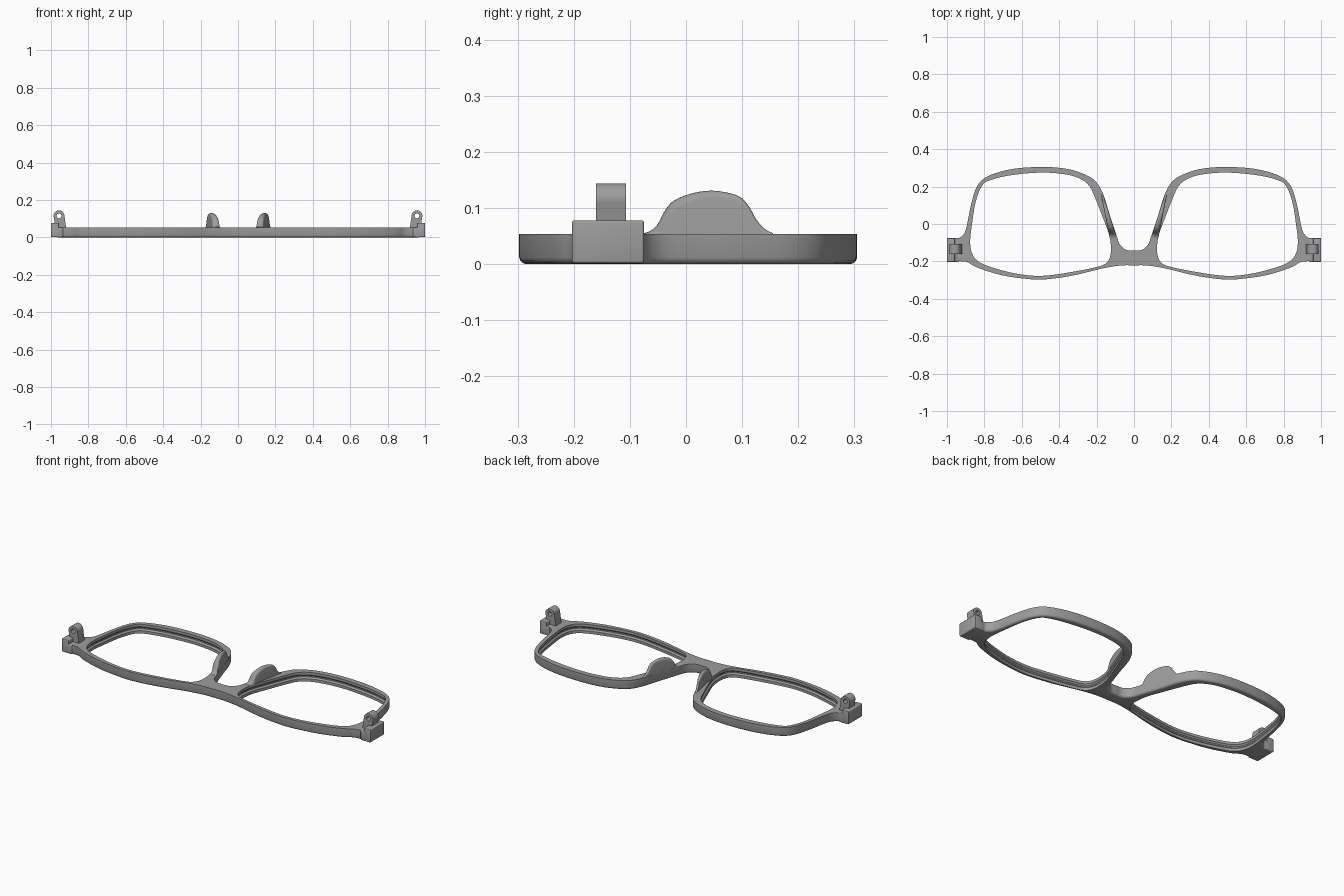
import bpy, bmesh, math
from mathutils import Vector

if "Cube" in bpy.data.objects:
    bpy.data.objects.remove(bpy.data.objects["Cube"])

mat = bpy.data.materials.new("frame grey")
mat.diffuse_color = (0.34, 0.34, 0.34, 1)
mat.use_nodes = True
mat.node_tree.nodes["Principled BSDF"].inputs["Base Color"].default_value = mat.diffuse_color


def spline(pts, closed, n=6):
    """Smooth curve through 2D points."""
    p = [Vector(q) for q in pts]
    m = len(p)
    get = (lambda i: p[i % m]) if closed else (lambda i: p[max(0, min(m - 1, i))])
    out = []
    for i in range(m if closed else m - 1):
        a, b, c, d = get(i - 1), get(i), get(i + 1), get(i + 2)
        for k in range(n):
            t = k / n
            out.append(0.5 * (2 * b + (c - a) * t + (2 * a - 5 * b + 4 * c - d) * t * t
                              + (3 * b - a - 3 * c + d) * t ** 3))
    return out if closed else out + [p[-1]]


def grow(loop, d):
    """Offset a closed loop outward by d."""
    n = len(loop)
    area = sum(loop[i].x * loop[(i + 1) % n].y - loop[(i + 1) % n].x * loop[i].y for i in range(n))
    s = d if area > 0 else -d
    out = []
    for i in range(n):
        t = (loop[(i + 1) % n] - loop[i - 1]).normalized()
        out.append(loop[i] + Vector((t.y, -t.x)) * s)
    return out


def add_walls(bm, rings):
    """Skin closed rings of 3D points; return the vertex rings."""
    vs = [[bm.verts.new(c) for c in r] for r in rings]
    n = len(vs[0])
    for a, b in zip(vs, vs[1:]):
        for i in range(n):
            j = (i + 1) % n
            bm.faces.new((a[i], a[j], b[j], b[i]))
    return vs


def make_object(name, bm):
    bmesh.ops.recalc_face_normals(bm, faces=bm.faces)
    me = bpy.data.meshes.new(name)
    bm.to_mesh(me)
    bm.free()
    ob = bpy.data.objects.new(name, me)
    me.materials.append(mat)
    bpy.context.collection.objects.link(ob)
    return ob


def loft(name, rings):
    """Closed solid through rings of 3D points."""
    bm = bmesh.new()
    vs = add_walls(bm, rings)
    bm.faces.new(vs[0])
    bm.faces.new(vs[-1])
    return make_object(name, bm)


def holed_solid(name, parts):
    """Solid from (loop, levels) walls; flat caps are filled around the holes."""
    bm = bmesh.new()
    for loop, levels in parts:
        add_walls(bm, [[(q.x, q.y, z) for q in grow(loop, d)] for d, z in levels])
    rims = [e for e in bm.edges if e.is_boundary]
    zmid = sum(v.co.z for v in bm.verts) / len(bm.verts)
    for top in (True, False):
        cap = [e for e in rims if (e.verts[0].co.z > zmid) == top]
        bmesh.ops.triangle_fill(bm, edges=cap, use_beauty=True, normal=(0, 0, 1 if top else -1))
    return make_object(name, bm)


def activate(ob):
    bpy.ops.object.select_all(action='DESELECT')
    ob.select_set(True)
    bpy.context.view_layer.objects.active = ob


def finish(ob, mirror=True):
    activate(ob)
    if mirror:
        m = ob.modifiers.new("mirror", 'MIRROR')
        bpy.ops.object.modifier_apply(modifier=m.name)
    bpy.ops.object.shade_smooth_by_angle(angle=math.radians(32))


def symmetric(half):
    """Mirror a half path that starts at x = 0."""
    return [(-x, y) for x, y in half[:0:-1]] + half


# Front frame: upper and lower edges meet at the end pieces
upper = [(0, -.142), (.04, -.139), (.075, -.11), (.095, -.055), (.13, .05), (.165, .16),
         (.207, .23), (.27, .268), (.36, .295), (.49, .305), (.65, .294), (.78, .256),
         (.84, .2), (.872, .1), (.889, .015), (.905, -.045), (.935, -.075), (.975, -.077)]
lower = [(0, -.221), (.07, -.222), (.165, -.237), (.33, -.276), (.49, -.297), (.62, -.288),
         (.73, -.268), (.84, -.232), (.89, -.204), (.93, -.199), (.975, -.199)]
outline = spline(symmetric(lower), False) + spline(symmetric(upper), False)[::-1]
outline = [q for q in outline if not .945 < abs(q.x) < .974]
parts = [(outline, [(-.012, 0), (-.006, .002), (-.002, .006), (0, .012), (0, .054)])]

# Lens openings, each with a groove around the inside
opening = [(.49, .275), (.36, .264), (.285, .24), (.237, .2), (.2, .12), (.165, .03), (.135, -.05),
           (.124, -.11), (.125, -.16), (.14, -.2), (.185, -.226), (.33, -.256), (.49, -.277),
           (.62, -.267), (.75, -.235), (.825, -.205), (.862, -.165), (.876, -.1), (.866, 0),
           (.846, .12), (.812, .205), (.765, .236), (.65, .262)]
for side in (1, -1):
    loop = spline([(side * x, y) for x, y in opening], True)
    parts.append((loop, [(0, 0), (0, .016), (.008, .024), (.008, .031), (0, .039), (0, .054)]))
finish(holed_solid("front_frame", parts), False)

# Nose pads rise from the inner rims
profile = [(-.075, .055), (-.062, .06), (-.05, .072), (-.036, .098), (-.02, .114), (.01, .126),
           (.045, .131), (.08, .126), (.1, .117), (.114, .1), (.125, .08), (.14, .063), (.155, .055)]
rings = []
for y, h in spline(profile, False, 3):
    xo = .114 + .325 * y
    w = (.031 - .13 * y) / 2
    mid = xo + w
    r = min(w, h - .05)
    arc = [math.pi * k / 10 for k in range(11)]
    rings.append([(mid + w, y, .045)]
                 + [(mid + w * math.cos(a), y, h - r + r * math.sin(a)) for a in arc]
                 + [(xo, y, .045)])
finish(loft("nose_pads", rings))


def box(name, x0, x1, y0, y1, z0, z1, bevel):
    ob = loft(name, [[(x0, y0, z), (x1, y0, z), (x1, y1, z), (x0, y1, z)] for z in (z0, z1)])
    m = ob.modifiers.new("bevel", 'BEVEL')
    m.width, m.segments = bevel, 3
    activate(ob)
    bpy.ops.object.modifier_apply(modifier=m.name)
    finish(ob)


# End pieces with a raised stop behind each hinge
box("end_pieces", .935, .998, -.203, -.075, .001, .0545, .005)
box("hinge_stops", .957, 1.0, -.203, -.075, .002, .078, .004)

# Hinge knuckles with a pin hole
cx, cz, r = .957, .115, .029
side_loop = [(.918, .045), (.975, .045)]
side_loop += [(cx + r * math.cos(a), cz + r * math.sin(a))
              for a in (math.radians(-20 + 10 * k) for k in range(20))]
hinge = loft("hinge_knuckles", [[(x, y, z) for x, z in side_loop] for y in (-.16, -.107)])
pin = [(cx + .013 * math.cos(k * math.pi / 12), cz + .013 * math.sin(k * math.pi / 12)) for k in range(24)]
cutter = loft("pin_cutter", [[(x, y, z) for x, z in pin] for y in (-.3, .1)])
hole = hinge.modifiers.new("hole", 'BOOLEAN')
hole.operation, hole.solver, hole.object = 'DIFFERENCE', 'EXACT', cutter
activate(hinge)
bpy.ops.object.modifier_apply(modifier=hole.name)
bpy.data.objects.remove(cutter)
finish(hinge)
